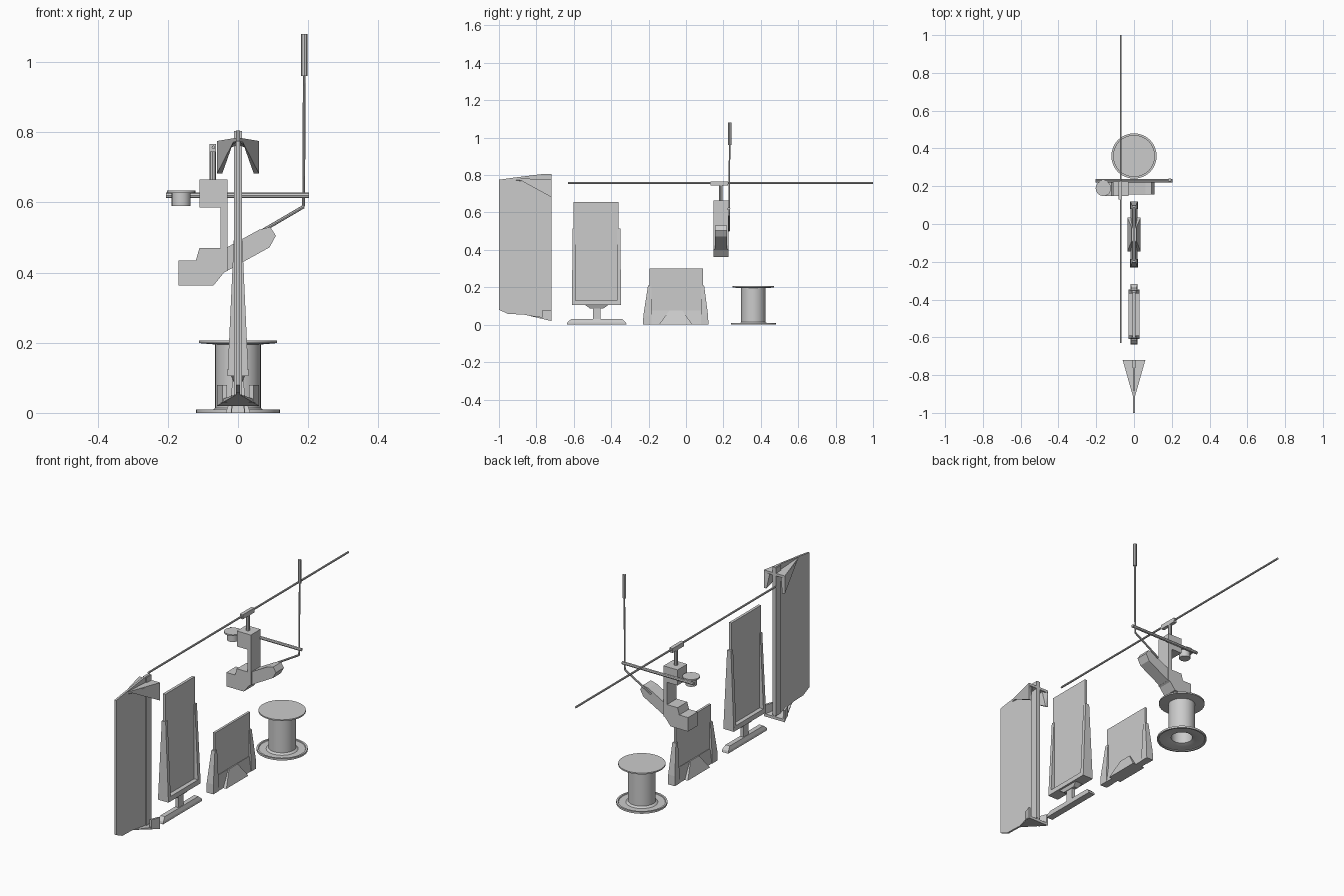
import bpy, bmesh, math
from mathutils import Vector


def finish(name, bm):
    bmesh.ops.recalc_face_normals(bm, faces=bm.faces)
    me = bpy.data.meshes.new(name)
    bm.to_mesh(me)
    bm.free()
    ob = bpy.data.objects.new(name, me)
    bpy.context.collection.objects.link(ob)
    return ob


def prism(name, pts, axis, a, b):
    """Extrude a 2D profile along x (pts = y,z) or y (pts = x,z)."""
    place = (lambda p, t: (t, p[0], p[1])) if axis == 'x' else (lambda p, t: (p[0], t, p[1]))
    bm = bmesh.new()
    lo = [bm.verts.new(place(p, a)) for p in pts]
    hi = [bm.verts.new(place(p, b)) for p in pts]
    bm.faces.new(lo)
    bm.faces.new(hi)
    for i in range(len(pts)):
        j = (i + 1) % len(pts)
        bm.faces.new((lo[i], lo[j], hi[j], hi[i]))
    return finish(name, bm)


def box(name, x, y, z):
    return prism(name, [(y[0], z[0]), (y[1], z[0]), (y[1], z[1]), (y[0], z[1])], 'x', *x)


def taper(name, levels):
    """Solid through two rectangles: (half_x, y0, y1, z)."""
    return hull(name, [(s * h, y, z) for h, y0, y1, z in levels for s in (-1, 1) for y in (y0, y1)])


def hull(name, pts):
    bm = bmesh.new()
    for p in pts:
        bm.verts.new(p)
    r = bmesh.ops.convex_hull(bm, input=bm.verts)
    bad = [v for v in bm.verts if not v.link_faces]
    bmesh.ops.delete(bm, geom=bad, context='VERTS')
    bmesh.ops.dissolve_limit(bm, angle_limit=0.01, verts=bm.verts, edges=bm.edges)
    return finish(name, bm)


def rod(name, p, q, r, n=8):
    p, q = Vector(p), Vector(q)
    bm = bmesh.new()
    bmesh.ops.create_cone(bm, cap_ends=True, segments=n, radius1=r, radius2=r, depth=(q - p).length)
    bm.transform(Vector.to_track_quat(q - p, 'Z', 'Y').to_matrix().to_4x4())
    bmesh.ops.translate(bm, vec=(p + q) / 2, verts=bm.verts)
    return finish(name, bm)


def lathe(name, prof, cx, cy, n=32):
    bm = bmesh.new()
    rings = []
    for r, z in prof:
        rings.append([bm.verts.new((cx + r * math.cos(2 * math.pi * i / n),
                                    cy + r * math.sin(2 * math.pi * i / n), z)) for i in range(n)])
    for a, b in zip(rings, rings[1:]):
        for i in range(n):
            j = (i + 1) % n
            bm.faces.new((a[i], a[j], b[j], b[i]))
    bm.faces.new(rings[0])
    bm.faces.new(rings[-1])
    ob = finish(name, bm)
    for f in ob.data.polygons:
        f.use_smooth = True
    ob.data.set_sharp_from_angle(angle=math.radians(30))
    return ob


# Spool pedestal, hollow underneath
lathe("spool", [(0.052, 0.19), (0.052, 0.012), (0.075, 0.004), (0.11, 0.004), (0.112, 0),
                (0.12, 0), (0.12, 0.010), (0.111, 0.010), (0.109, 0.006), (0.075, 0.006),
                (0.065, 0.014), (0.065, 0.195), (0.111, 0.199), (0.111, 0.206)], 0, 0.36)

# Low display plate in a wedge holder
box("low_plate", (-0.006, 0.006), (-0.195, 0.09), (0.01, 0.30))
taper("low_sill", [(0.018, -0.215, 0.105, 0), (0.008, -0.205, 0.10, 0.075)])
taper("low_rail_front", [(0.020, -0.23, -0.185, 0), (0.019, -0.228, -0.185, 0.05),
                         (0.010, -0.203, -0.185, 0.21)])
taper("low_rail_back", [(0.020, 0.08, 0.12, 0), (0.019, 0.08, 0.118, 0.05),
                        (0.010, 0.08, 0.097, 0.21)])
taper("low_foot", [(0.035, -0.145, 0.035, 0), (0.012, -0.09, -0.02, 0.075)])

# Tall display plate on a stem and bar base
box("tall_plate", (-0.007, 0.007), (-0.602, -0.362), (0.11, 0.655))
taper("tall_sill", [(0.030, -0.605, -0.352, 0.105), (0.029, -0.605, -0.352, 0.13)])
for nm, o, i in (("front", -0.610, -0.590), ("back", -0.347, -0.368)):
    s = 0.008 if o < -0.5 else -0.008
    taper("tall_rail_" + nm, [(0.030, o, i, 0.105), (0.011, o + s * 0.5, i, 0.515)])
taper("tall_stem_cap", [(0.012, -0.515, -0.44, 0.088), (0.02, -0.54, -0.415, 0.106)])
box("tall_stem", (-0.009, 0.009), (-0.497, -0.457), (0.025, 0.095))
taper("tall_base", [(0.018, -0.637, -0.318, 0), (0.018, -0.634, -0.321, 0.012),
                    (0.012, -0.615, -0.34, 0.03)])

# Large vertical panel with flared end clips
prism("large_panel", [(-1, 0.08), (-0.95, 0.057), (-0.87, 0.055), (-0.72, 0.02), (-0.72, 0.805),
                      (-0.77, 0.805), (-0.93, 0.785), (-1, 0.775)], 'x', -0.005, 0.005)
box("panel_spine", (-0.011, 0.011), (-0.76, -0.72), (0.04, 0.803))
for s, side in ((-1, "left"), (1, "right")):
    hull("top_roof_" + side, [(0, -0.93, 0.785), (0, -0.93, 0.775), (0, -0.72, 0.775), (0, -0.72, 0.762),
                              (s * 0.06, -0.72, 0.775), (s * 0.06, -0.72, 0.762),
                              (s * 0.03, -0.79, 0.755)])
    hull("top_flap_" + side, [(s * 0.012, -0.89, 0.775), (s * 0.035, -0.77, 0.75),
                              (s * 0.06, -0.72, 0.775), (s * 0.06, -0.72, 0.682),
                              (s * 0.045, -0.72, 0.682), (s * 0.03, -0.75, 0.75),
                              (s * 0.03, -0.73, 0.77)])
    hull("bottom_floor_" + side, [(0, -0.87, 0.055), (0, -0.72, 0.02), (0, -0.72, 0.034),
                                  (s * 0.06, -0.72, 0.02), (s * 0.06, -0.72, 0.034),
                                  (s * 0.035, -0.77, 0.038)])
    hull("bottom_flap_" + side, [(s * x, y, z) for x, y in ((0.032, -0.767), (0.044, -0.767),
                                 (0.06, -0.72), (0.05, -0.72)) for z in (0.03, 0.08)])

# Clamp body with C-shaped throat, sloping arm
prism("clamp_frame", [(-0.11, 0.665), (-0.11, 0.585), (-0.05, 0.585), (-0.05, 0.47), (-0.11, 0.47),
                      (-0.12, 0.435), (-0.17, 0.435), (-0.17, 0.363), (-0.07, 0.363), (-0.04, 0.40),
                      (-0.03, 0.405), (-0.03, 0.665)], 'y', 0.147, 0.226)
prism("sloping_arm", [(-0.04, 0.40), (0.09, 0.472), (0.108, 0.505), (0.092, 0.53), (0.06, 0.522),
                      (-0.035, 0.47)], 'y', 0.155, 0.22)
rod("clamp_post", (-0.072, 0.185, 0.66), (-0.072, 0.185, 0.76), 0.009)
box("long_rod_holder", (-0.081, -0.063), (0.13, 0.225), (0.744, 0.767))
rod("long_rod", (-0.07, -0.63, 0.757), (-0.07, 1.0, 0.757), 0.005)

# Cross bar, cup and bent upright rod
rod("cross_bar", (-0.205, 0.229, 0.62), (0.203, 0.229, 0.62), 0.008)
lathe("cup", [(0.027, 0.59), (0.027, 0.627), (0.041, 0.627), (0.041, 0.634)], -0.162, 0.189, 20)
path = [(0.04, 0.229, 0.502), (0.187, 0.231, 0.588), (0.189, 0.233, 0.96), (0.189, 0.233, 1.08)]
for nm, a, b, r in zip(("rod_brace", "upright_rod", "upright_grip"), path, path[1:], (0.005, 0.004, 0.009)):
    rod(nm, a, b, r)
